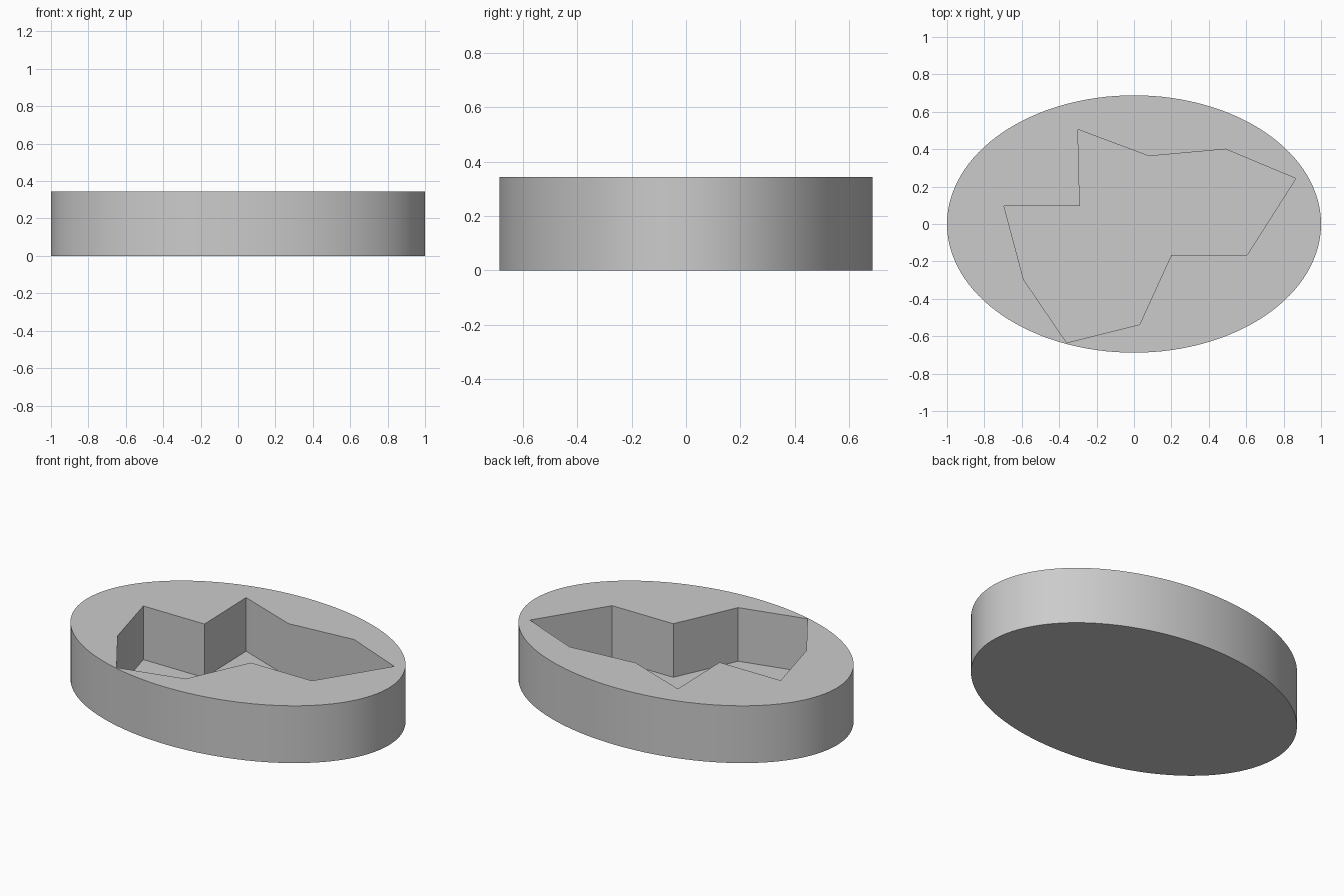
import bpy, bmesh, math

cube = bpy.data.objects.get("Cube")
if cube:
    bpy.data.objects.remove(cube, do_unlink=True)

HALF_X, HALF_Y, HEIGHT, FLOOR = 1.0, 0.688, 0.343, 0.022
SEGMENTS = 128

grey = bpy.data.materials.new("plain grey")
grey.use_nodes = True
grey.diffuse_color = (0.6, 0.6, 0.6, 1)
grey.node_tree.nodes["Principled BSDF"].inputs["Base Color"].default_value = grey.diffuse_color


def prism(name, outline, bottom, top):
    """Extrude a flat outline straight up into a closed solid."""
    bm = bmesh.new()
    base = bm.faces.new([bm.verts.new((x, y, bottom)) for x, y in outline])
    lifted = bmesh.ops.extrude_face_region(bm, geom=[base], use_keep_orig=True)["geom"]
    for v in lifted:
        if isinstance(v, bmesh.types.BMVert):
            v.co.z = top
    bmesh.ops.recalc_face_normals(bm, faces=bm.faces)
    mesh = bpy.data.meshes.new(name)
    bm.to_mesh(mesh)
    bm.free()
    mesh.materials.append(grey)
    obj = bpy.data.objects.new(name, mesh)
    bpy.context.collection.objects.link(obj)
    return obj


# Oval body
angles = [2 * math.pi * i / SEGMENTS for i in range(SEGMENTS)]
body = prism("oval_tray", [(HALF_X * math.cos(a), HALF_Y * math.sin(a)) for a in angles], 0, HEIGHT)

# Irregular pocket, open at the top
pocket_outline = [
    (-0.30, 0.505), (0.08, 0.363), (0.49, 0.40), (0.865, 0.243),
    (0.605, -0.165), (0.20, -0.165), (0.03, -0.537), (-0.36, -0.635),
    (-0.59, -0.297), (-0.695, 0.097), (-0.29, 0.097),
]
cutter = prism("pocket_cutter", pocket_outline, FLOOR, HEIGHT + 0.1)
cutter.hide_render = True

cut = body.modifiers.new("pocket", 'BOOLEAN')
cut.operation = 'DIFFERENCE'
cut.solver = 'EXACT'
cut.object = cutter

for obj in bpy.context.selected_objects:
    obj.select_set(False)
bpy.context.view_layer.objects.active = body
body.select_set(True)
bpy.ops.object.modifier_apply(modifier=cut.name)
bpy.data.objects.remove(cutter, do_unlink=True)

# Soft rim, crisp pocket corners
bpy.ops.object.shade_smooth_by_angle(angle=math.radians(30))
